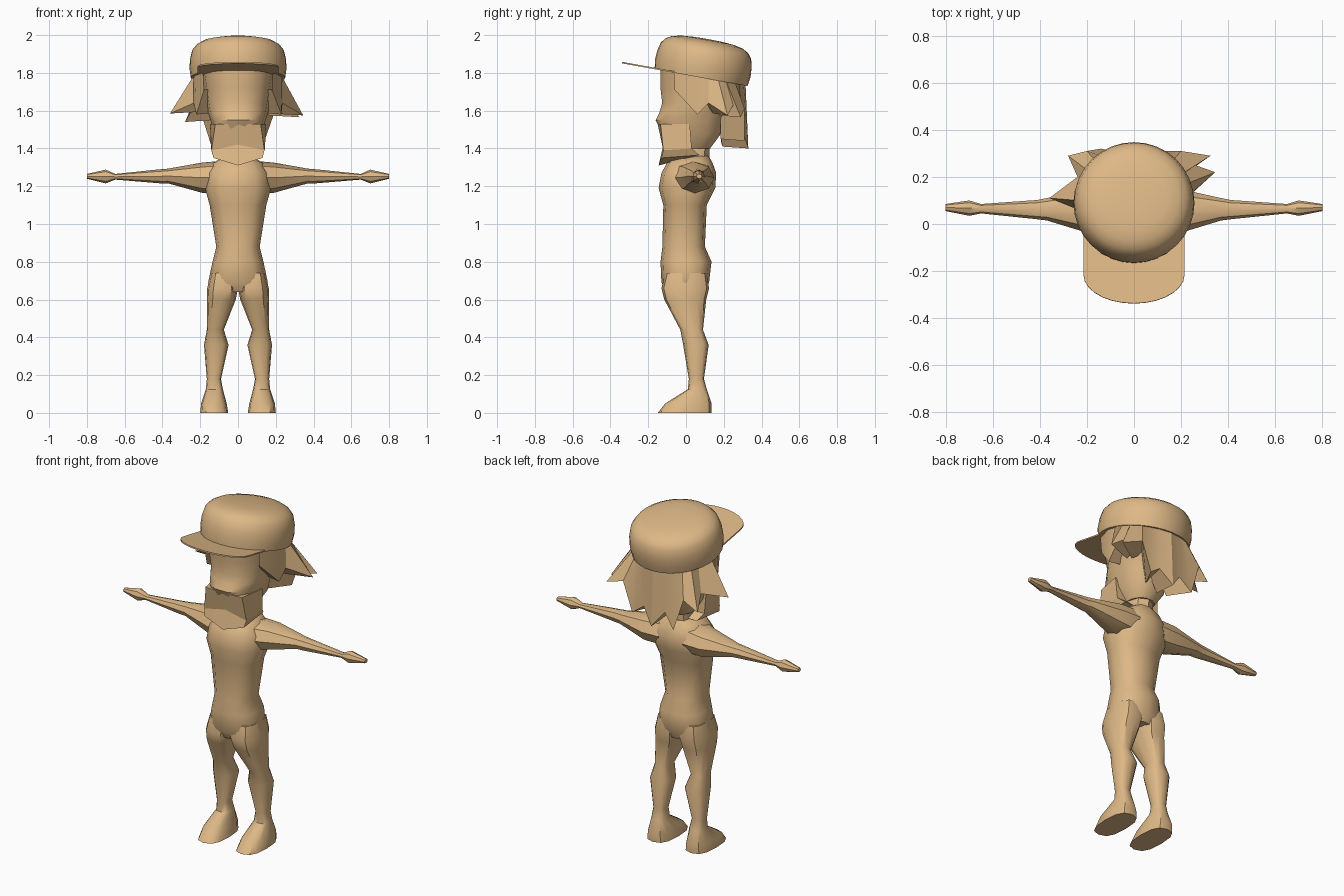
import bpy, bmesh, math

if "Cube" in bpy.data.objects:
    bpy.data.objects.remove(bpy.data.objects["Cube"])

skin = bpy.data.materials.new("tan")
skin.diffuse_color = (0.73, 0.48, 0.24, 1)
skin.use_nodes = True
skin.node_tree.nodes["Principled BSDF"].inputs["Base Color"].default_value = skin.diffuse_color


def finish(name, bm, angle=40):
    bmesh.ops.recalc_face_normals(bm, faces=bm.faces)
    me = bpy.data.meshes.new(name)
    bm.to_mesh(me)
    bm.free()
    me.materials.append(skin)
    ob = bpy.data.objects.new(name, me)
    bpy.context.collection.objects.link(ob)
    bpy.ops.object.select_all(action='DESELECT')
    ob.select_set(True)
    bpy.context.view_layer.objects.active = ob
    bpy.ops.object.shade_smooth_by_angle(angle=math.radians(angle))
    return ob


def bridge(bm, rows, closed=True):
    n = len(rows[0])
    for a, b in zip(rows, rows[1:]):
        for i in range(n if closed else n - 1):
            j = (i + 1) % n
            bm.faces.new((a[i], a[j], b[j], b[i]))


def loft(name, rings, n=12, power=1.0, put=lambda a, b, t: (a, b, t), angle=40):
    """Skin rounded rings given as (a0, a1, b0, b1, position)."""
    bm = bmesh.new()
    rows = []
    for a0, a1, b0, b1, t in rings:
        row = []
        for i in range(n):
            w = 2 * math.pi * i / n
            c, s = math.cos(w), math.sin(w)
            c = math.copysign(abs(c) ** power, c)
            s = math.copysign(abs(s) ** power, s)
            row.append(bm.verts.new(put((a0 + a1) / 2 + (a1 - a0) / 2 * c,
                                        (b0 + b1) / 2 + (b1 - b0) / 2 * s, t)))
        rows.append(row)
    bridge(bm, rows)
    bm.faces.new(rows[0])
    bm.faces.new(rows[-1])
    return finish(name, bm, angle)


# Torso and pelvis
loft("torso", [(-.13, .13, -.10, .10, .64), (-.158, .158, -.13, .122, .69),
               (-.135, .135, -.135, .135, .80), (-.115, .115, -.125, .10, .88),
               (-.15, .15, -.12, .11, 1.10), (-.175, .175, -.145, .155, 1.19),
               (-.165, .165, -.13, .16, 1.27), (-.13, .13, -.10, .14, 1.325),
               (-.07, .07, -.05, .12, 1.36)], power=.85)
loft("neck", [(-.08, .08, -.05, .12, 1.30), (-.07, .07, -.05, .13, 1.48)], n=8)

for side, label in ((1, "left"), (-1, "right")):
    # Leg running down into the foot
    loft(label + "_leg", [(.01, .145, -.11, .11, .74), (.0, .163, -.13, .122, .66),
                          (.012, .165, -.115, .107, .60), (.075, .165, -.03, .09, .44),
                          (.05, .18, -.015, .12, .36), (.09, .165, .015, .095, .18),
                          (.08, .17, .01, .11, .125), (.06, .195, -.11, .135, .05),
                          (.052, .2, -.15, .135, 0)], power=.75,
         put=lambda a, b, t: (side * a, b, t))
    # Arm and hand
    loft(label + "_arm", [(-.09, .15, 1.16, 1.335, .08), (-.04, .15, 1.165, 1.325, .19),
                          (.015, .11, 1.215, 1.293, .37), (.02, .102, 1.215, 1.29, .41),
                          (.045, .085, 1.235, 1.265, .65), (.035, .10, 1.215, 1.288, .70),
                          (.055, .085, 1.24, 1.265, .80)], n=8,
         put=lambda a, b, t: (side * t, a, b))

# Head with a slight nose bulge
loft("head", [(-.08, .08, -.09, .13, 1.40), (-.13, .13, -.13, .19, 1.48),
              (-.145, .145, -.165, .21, 1.55), (-.16, .16, -.145, .23, 1.59),
              (-.168, .168, -.13, .26, 1.64), (-.18, .18, -.14, .29, 1.72),
              (-.2, .2, -.14, .29, 1.84)], n=14, power=.85)

# Angular kerchief around the jaw: a front band and a folded lower flap
bm = bmesh.new()
rows = []
for half in ([(0, -.15, 1.53), (.12, -.135, 1.53), (.148, .02, 1.53)],
             [(0, -.12, 1.42), (.14, -.12, 1.39), (.143, .03, 1.40)],
             [(0, -.145, 1.31), (.13, -.13, 1.35), (.12, .07, 1.365)]):
    pts = [(-x, y, z) for x, y, z in half[:0:-1]] + half
    rows.append([bm.verts.new(p) for p in pts])
bridge(bm, rows)
bm.faces.new(rows[0])
bm.faces.new(rows[-1])
finish("kerchief", bm, 15)

# Hair: flared locks from the cap edge to jagged tips, then back to the head
tips = [(.18, -.06, 1.71), (.23, .06, 1.58), (.235, .12, 1.64), (.345, .22, 1.575),
        (.26, .25, 1.63), (.325, .29, 1.565), (.2, .31, 1.61), (.14, .31, 1.44),
        (.07, .30, 1.49), (0, .33, 1.40), (-.07, .30, 1.49), (-.14, .32, 1.41),
        (-.2, .31, 1.60), (-.28, .29, 1.54), (-.24, .2, 1.61), (-.36, .11, 1.585),
        (-.235, .06, 1.64), (-.22, .02, 1.58), (-.18, -.06, 1.71)]
bm = bmesh.new()
top, low, inner = [], [], []
for x, y, z in tips:
    w = math.atan2(y - .08, x)
    ty = .08 + .235 * math.sin(w)
    top.append(bm.verts.new((.235 * math.cos(w), ty, 1.79 - .18 * (ty - .08))))
    low.append(bm.verts.new((x, y, z)))
    inner.append(bm.verts.new((x * .5, .08 + (y - .08) * .45, z + .01)))
bridge(bm, [top, low, inner], closed=False)
finish("hair", bm, 25)

# Cap crown, tilted backwards
SLOPE = .18
K = 1 / math.hypot(1, SLOPE)


def tilt(x, v, h):
    return (x, .08 + (v + h * SLOPE) * K, 1.775 + (h - v * SLOPE) * K)


loft("cap_crown", [(-r, r, -r, r, h) for r, h in
                   ((.235, 0), (.25, 0), (.257, .05), (.254, .10), (.243, .145),
                    (.222, .172), (.19, .19), (.14, .201), (.07, .206), (.01, .207))],
     n=32, put=tilt)

# Cap brim: straight sides and a curved front edge, very thin
bm = bmesh.new()
edge = [(.215 * math.sin(t), -.30 - .125 * (math.cos(t) - .0) ** 1.0)
        for t in [math.pi * (i / 14 - .5) for i in range(15)]]
edge = [(-.215, -.10)] + edge + [(.215, -.10)]
bridge(bm, [[bm.verts.new(tilt(x, v, h)) for x, v in edge] for h in (0, .008)])
bm.verts.ensure_lookup_table()
n = len(edge)
bm.faces.new(bm.verts[:n])
bm.faces.new(bm.verts[n:])
finish("cap_brim", bm, 30)
